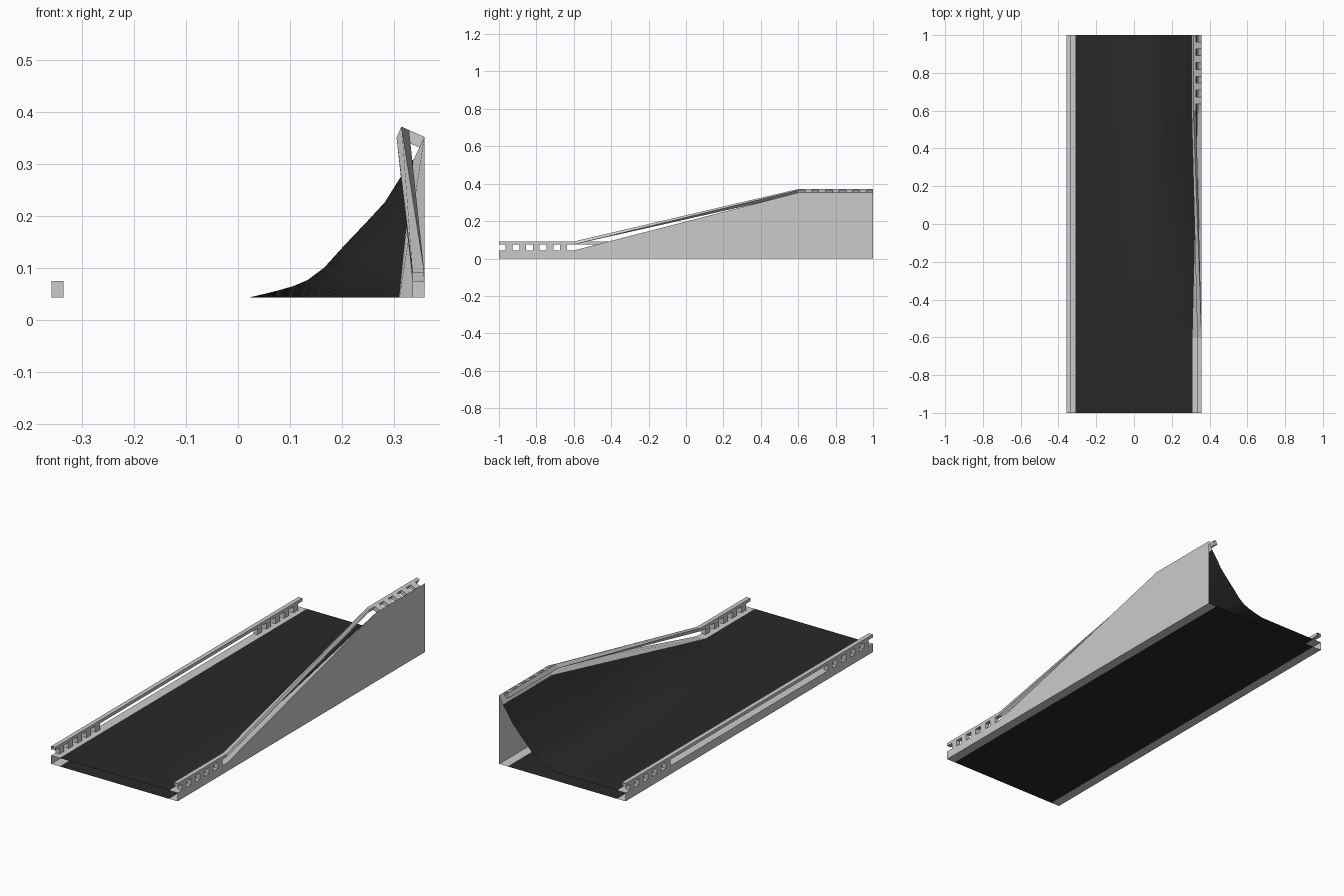
import bpy
from mathutils import Vector

if "Cube" in bpy.data.objects:
    bpy.data.objects.remove(bpy.data.objects["Cube"])

STATIONS = [-1.0] + [-0.6 + 0.1 * i for i in range(13)] + [1.0]
ENDS = [-1.0, -0.6, 0.6, 1.0]
HALF, EDGE, ROAD_Z = 0.358, 0.31, 0.043


def blend(y):
    return min(max((y + 0.6) / 1.2, 0.0), 1.0)


def lerp(a, b, t):
    return tuple(p + (q - p) * t for p, q in zip(a, b))


def make(name, verts, faces, mat=None):
    me = bpy.data.meshes.new(name)
    me.from_pydata(verts, [], faces)
    ob = bpy.data.objects.new(name, me)
    bpy.context.collection.objects.link(ob)
    if mat:
        me.materials.append(mat)
    return ob


def sweep(name, start, end, ys, closed=False, mat=None):
    """Open-ended sweep along y, morphing profile start into end (x, z pairs)."""
    n = len(start)
    verts, faces = [], []
    for y in ys:
        for a, b in zip(start, end):
            x, z = lerp(a, b, blend(y))
            verts.append((x, y, z))
    for i in range(len(ys) - 1):
        for j in range(n if closed else n - 1):
            k = (j + 1) % n
            faces.append((i * n + j, i * n + k, (i + 1) * n + k, (i + 1) * n + j))
    return make(name, verts, faces, mat)


asphalt = bpy.data.materials.new("asphalt")
asphalt.diffuse_color = (0.022, 0.022, 0.022, 1)
asphalt.use_nodes = True
asphalt.node_tree.nodes["Principled BSDF"].inputs["Base Color"].default_value = asphalt.diffuse_color

# Road surface: flat profile morphing into the banked curve
bank = [(-EDGE, .043), (-.15, .043), (.02, .043), (.05, .05), (.078, .057), (.106, .065),
        (.134, .077), (.166, .101), (.205, .144), (.245, .186), (.282, .226),
        (.312, .274), (.337, .309)]
flat = [(x if x <= .02 else .02 + (x - .02) * .29 / .317, ROAD_Z) for x, z in bank]
road = sweep("road_surface", flat, bank, STATIONS, mat=asphalt)
bpy.context.view_layer.objects.active = road
road.select_set(True)
bpy.ops.object.shade_smooth_by_angle()

# Underside plate
under = [(EDGE, 0), (-EDGE, 0)]
sweep("road_underside", under, under, [-1, 1], mat=asphalt)


def local(corner, inward, up, u, v):
    p = Vector(corner) + Vector(inward) * u + Vector(up) * v
    return (p.x, p.y)


def side(name, sign, banked):
    """Wall, shoulder, guard rail and posts for one edge of the track."""
    f0 = ((HALF, ROAD_Z), (-1, 0), (0, 1))
    f1 = ((HALF, .352), (-.42, -.9075), (-.914, .406)) if banked else f0

    def prof(uv):
        pts = [[local(*f, u, v) for u, v in uv] for f in (f0, f1)]
        if sign < 0:
            pts = [[(-x, z) for x, z in reversed(p)] for p in pts]
        return pts

    # Shoulder, outer wall and bottom lip
    a, b = prof([(HALF - EDGE, 0), (0, 0)])
    lip = [(HALF, 0), (EDGE, 0)]
    if sign < 0:
        lip = [(-x, z) for x, z in reversed(lip)]
        a, b = lip + a, lip + b
    else:
        a, b = a + lip, b + lip
    sweep(name + "_wall_and_shoulder", a, b, ENDS)

    # Guard rail tube
    a, b = prof([(.0225, .032), (.0225, .048), (0, .048), (0, .032)])
    sweep(name + "_guard_rail", a, b, ENDS, closed=True)

    # Posts at both level ends
    a, b = prof([(.0225, 0), (.0225, .032), (0, .032), (0, 0)])
    verts, faces = [], []
    starts = [-.964 + .0728 * i for i in range(5)]
    for y0 in starts + [-y - .0364 for y in starts]:
        k = len(verts)
        for y in (y0, y0 + .0364):
            verts += [(x, y, z) for x, z in (lerp(p, q, blend(y)) for p, q in zip(a, b))]
        faces += [(k + 3, k + 2, k + 1, k), (k + 4, k + 5, k + 6, k + 7)]
        faces += [(k, k + 1, k + 5, k + 4), (k + 2, k + 3, k + 7, k + 6)]
    make(name + "_rail_posts", verts, faces)


side("right", 1, True)
side("left", -1, False)
